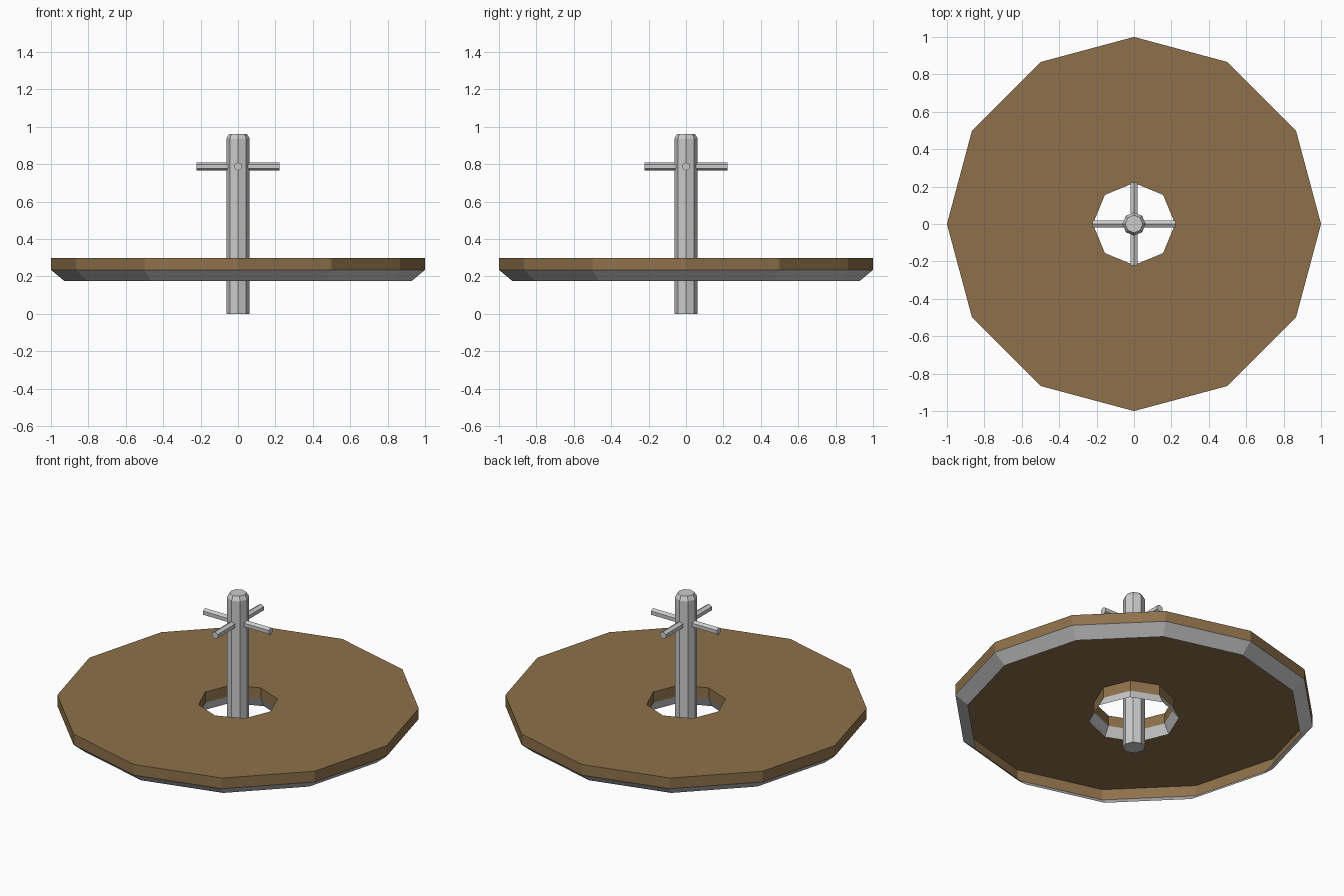
import bpy, bmesh
from math import cos, sin, pi

if "Cube" in bpy.data.objects:
    bpy.data.objects.remove(bpy.data.objects["Cube"])


def material(name, color):
    m = bpy.data.materials.new(name)
    m.diffuse_color = color
    m.use_nodes = True
    m.node_tree.nodes["Principled BSDF"].inputs["Base Color"].default_value = m.diffuse_color
    return m


WOOD = material("wood", (0.27, 0.165, 0.07, 1))


def finish(name, bm, mat=None):
    mesh = bpy.data.meshes.new(name)
    bm.to_mesh(mesh)
    bm.free()
    ob = bpy.data.objects.new(name, mesh)
    bpy.context.collection.objects.link(ob)
    if mat:
        mesh.materials.append(mat)
    return ob


def ring(bm, n, r, z):
    return [bm.verts.new((r * cos(2 * pi * i / n), r * sin(2 * pi * i / n), z))
            for i in range(n)]


def loft(bm, n, profile, cap=False):
    """Stack rings of (radius, z) and join them with quads."""
    rings = [ring(bm, n, r, z) for r, z in profile]
    for a, b in zip(rings, rings[1:]):
        for i in range(n):
            j = (i + 1) % n
            bm.faces.new((a[i], a[j], b[j], b[i]))
    if cap:
        bm.faces.new(rings[0][::-1])
        bm.faces.new(rings[-1])
    return rings


OUT, HOLE = 12, 8
TOP, MID, LOW = 0.30, 0.235, 0.177

# wooden table top: open shell with a central hole
bm = bmesh.new()
outer = loft(bm, OUT, [(1, MID), (1, TOP)])[1]
inner = loft(bm, HOLE, [(0.22, TOP), (0.22, MID)])[0]
for q in range(4):  # each quarter spans 3 outer and 2 hole edges
    o = [outer[(3 * q + k) % OUT] for k in range(4)]
    h = [inner[(2 * q + k) % HOLE] for k in range(3)]
    bm.faces.new(o + h[::-1])
finish("table_top", bm, WOOD)

# grey lips under the outer edge and the hole
bm = bmesh.new()
loft(bm, OUT, [(0.93, LOW), (1, MID)])
finish("outer_lip", bm)
bm = bmesh.new()
loft(bm, HOLE, [(0.22, MID), (0.25, LOW)])
finish("hole_lip", bm)

# centre post with chamfered top
bm = bmesh.new()
loft(bm, 8, [(0.062, 0), (0.062, 0.938), (0.047, 0.963)], cap=True)
finish("post", bm)

# crossed handle bars
for name, rot in (("handle_x", (0, pi / 2, 0)), ("handle_y", (pi / 2, pi / 2, 0))):
    bm = bmesh.new()
    loft(bm, 6, [(0.022, -0.221), (0.022, 0.221)], cap=True)
    ob = finish(name, bm)
    ob.location.z = 0.788
    ob.rotation_euler = (0, pi / 2, 0) if name == "handle_x" else (0, pi / 2, pi / 2)
